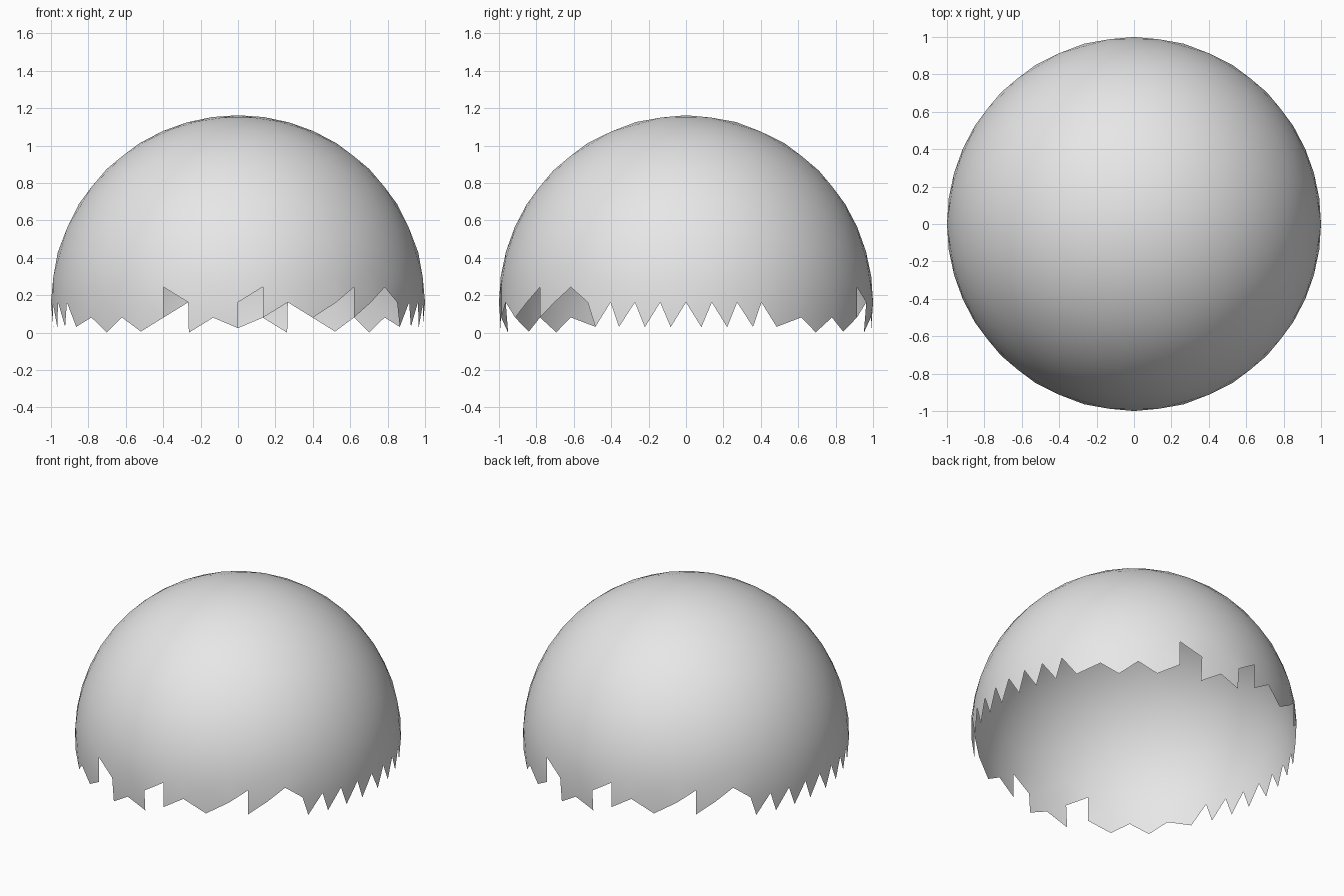
import bpy
import bmesh
import math

cube = bpy.data.objects.get("Cube")
if cube:
    bpy.data.objects.remove(cube, do_unlink=True)

# Icosahedron resting on one of its edges
PHI = (1 + 5 ** 0.5) / 2
bm = bmesh.new()
for a in (-1, 1):
    for b in (-PHI, PHI):
        for co in ((b, a, 0), (0, b, a), (a, 0, b)):
            bm.verts.new(co).co.normalize()
bmesh.ops.convex_hull(bm, input=bm.verts[:])

# Three rounds of splitting, pushed out to the unit sphere each time
for _ in range(3):
    bmesh.ops.subdivide_edges(bm, edges=bm.edges[:], cuts=1, use_grid_fill=True)
    for v in bm.verts:
        v.co.normalize()

# Lowest kept face height for each upright strip of triangles, out from the middle
COLUMNS = (0, 7.93, 15.86, 23.79, 31.72, 38.36, 45.0, 51.64, 58.28)
HIGH, MID, LOW, TOOTH = 0.04, -0.04, -0.11, -0.06
LEFT_SIDE = (HIGH, MID, MID, MID, HIGH, MID, HIGH, HIGH, TOOTH)
RIGHT_SIDE = (LOW, LOW, HIGH, LOW, LOW, LOW, LOW, LOW, TOOTH)


def rim_height(c):
    """The ragged rim repeats after half a turn."""
    x, y = (c.x, c.y) if c.y < 0 else (-c.x, -c.y)
    azimuth = math.degrees(math.atan2(x, -y))
    strip = max(0, sum(abs(azimuth) >= edge for edge in COLUMNS) - 1)
    return (LEFT_SIDE if azimuth > 0 else RIGHT_SIDE)[strip]


# Cut away everything under the ragged rim
below = []
for f in bm.faces:
    c = f.calc_center_median()
    if c.z < rim_height(c):
        below.append(f)
bmesh.ops.delete(bm, geom=below, context='FACES')
for f in bm.faces:
    f.normal_update()
    if f.normal.dot(f.calc_center_median()) < 0:
        f.normal_flip()
    f.smooth = True

# Stand the dome on the ground
lowest = min(v.co.z for v in bm.verts)
bmesh.ops.translate(bm, verts=bm.verts[:], vec=(0, 0, -lowest))

mesh = bpy.data.meshes.new("dome_shell")
bm.to_mesh(mesh)
bm.free()
dome = bpy.data.objects.new("dome_shell", mesh)
bpy.context.collection.objects.link(dome)

# Plain light grey
grey = bpy.data.materials.new("light_grey")
grey.use_nodes = True
colour = (0.8, 0.8, 0.8, 1)
grey.diffuse_color = colour
grey.node_tree.nodes["Principled BSDF"].inputs["Base Color"].default_value = colour
mesh.materials.append(grey)
